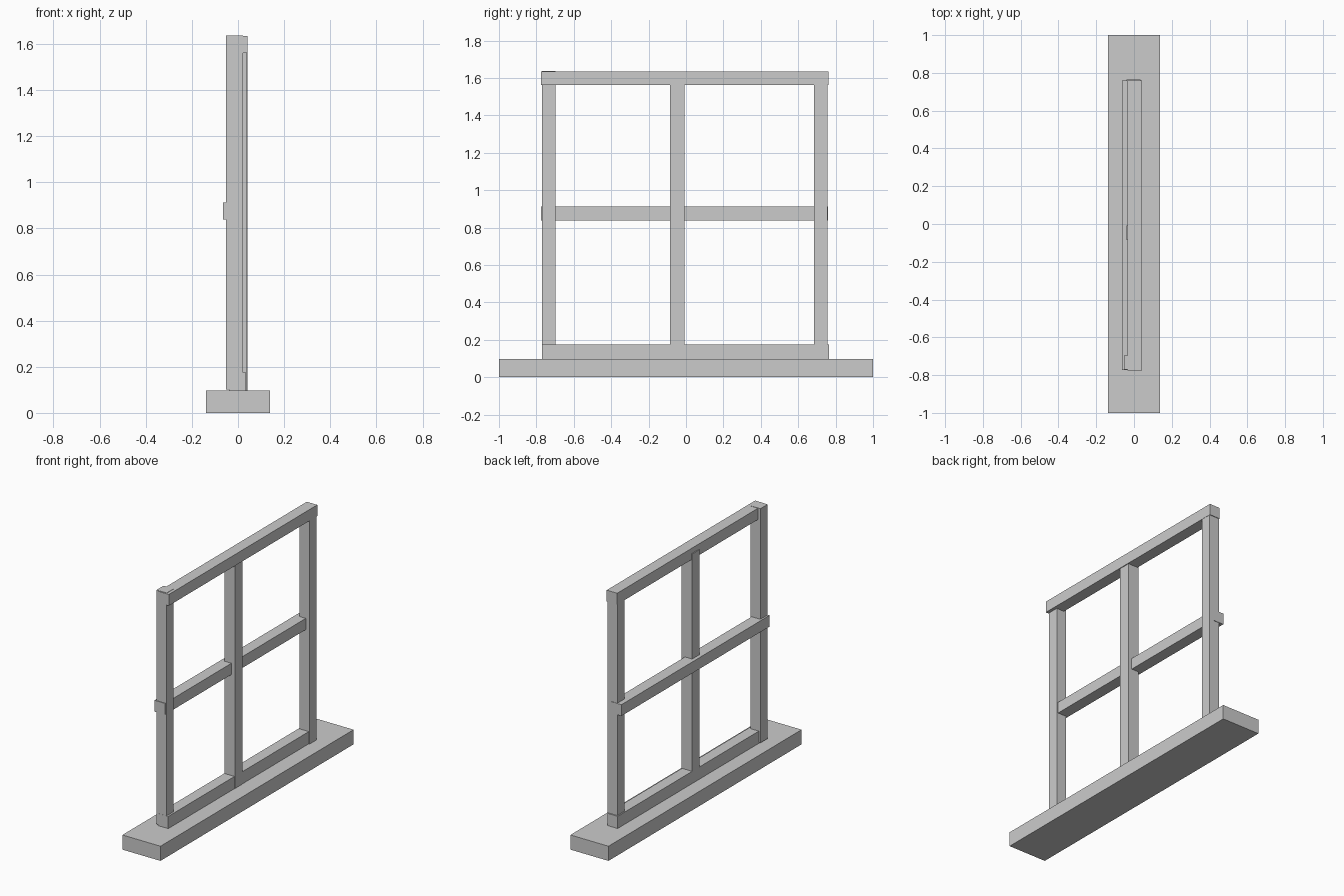
import bpy

if "Cube" in bpy.data.objects:
    bpy.data.objects.remove(bpy.data.objects["Cube"])


def bar(name, x, y, z):
    """Add a box spanning the given (min, max) ranges."""
    centre = [(a + b) / 2 for a, b in (x, y, z)]
    bpy.ops.mesh.primitive_cube_add(size=1, location=centre)
    ob = bpy.context.object
    ob.name = name
    ob.scale = [b - a for a, b in (x, y, z)]
    bpy.ops.object.transform_apply(location=False, rotation=False, scale=True)
    return ob


# Wide sill under the frame
bar("sill", (-0.138, 0.138), (-1, 1), (0, 0.096))

# Upright posts, each set at a slightly different depth
bar("front_post", (-0.052, 0.022), (-0.770, -0.697), (0.102, 1.637))
bar("middle_post", (-0.040, 0.037), (-0.085, -0.007), (0.097, 1.600))
bar("back_post", (-0.032, 0.0405), (0.685, 0.757), (0.096, 1.632))

# Horizontal rails
bar("top_rail", (-0.034, 0.042), (-0.776, 0.761), (1.561, 1.635))
bar("middle_rail", (-0.064, 0.012), (-0.774, 0.760), (0.838, 0.912))
bar("bottom_rail", (-0.040, 0.034), (-0.771, 0.765), (0.094, 0.176))
